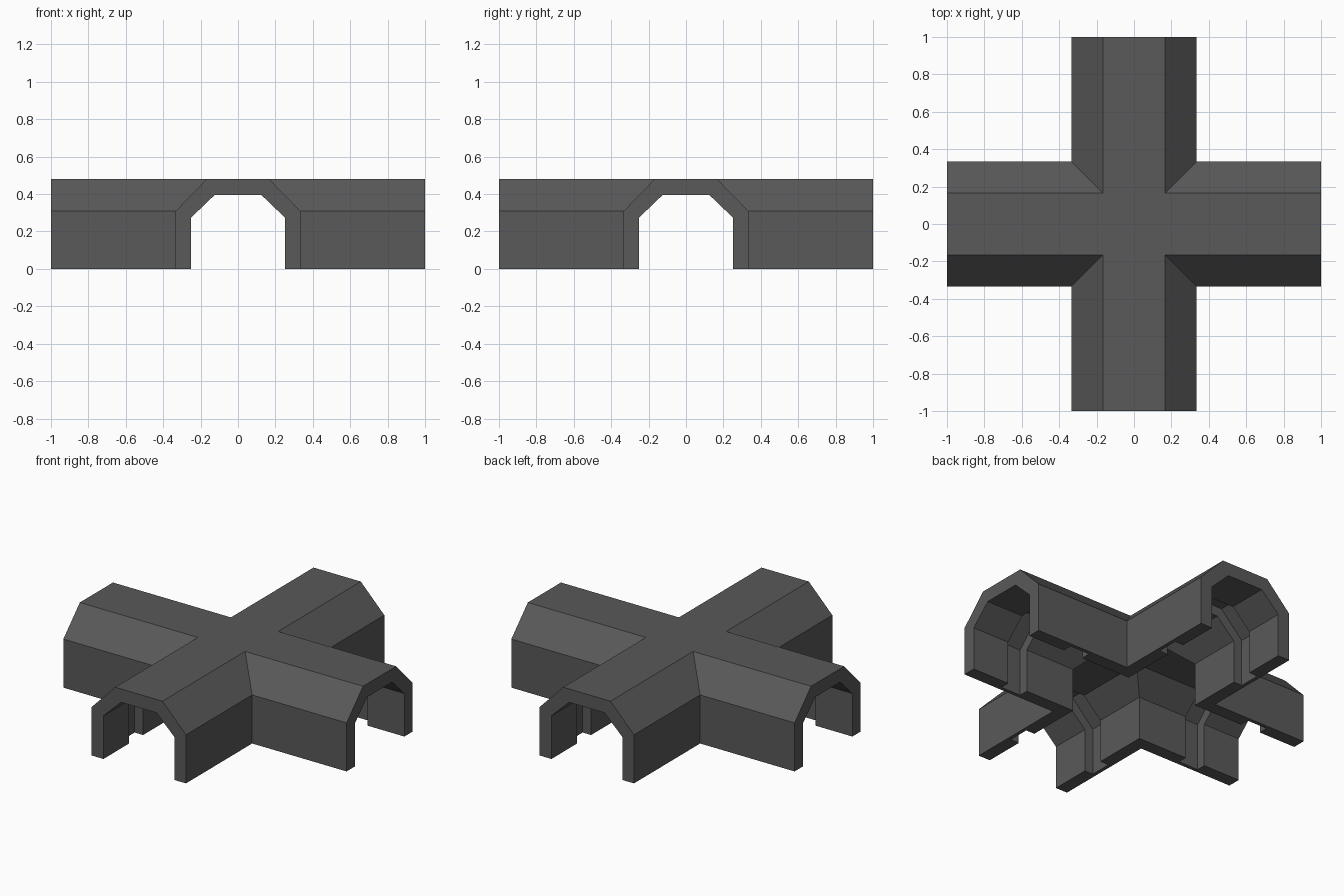
import bpy, bmesh, math
from mathutils import Matrix

if "Cube" in bpy.data.objects:
    bpy.data.objects.remove(bpy.data.objects["Cube"])

grey = bpy.data.materials.new("dark grey")
grey.diffuse_color = (0.1, 0.1, 0.1, 1)
grey.use_nodes = True
grey.node_tree.nodes["Principled BSDF"].inputs["Base Color"].default_value = grey.diffuse_color

OUTER = [(0.333, 0), (0.333, 0.31), (0.167, 0.48)]
INNER = [(0.25, -0.1), (0.25, 0.275), (0.125, 0.395)]
GROOVE = [(0.31, -0.1), (0.31, 0.30), (0.157, 0.455)]


def prism(name, half, y0, y1, angle=0.0):
    """Extrude a mirrored half profile along y, then turn it about z."""
    pts = half + [(-x, z) for x, z in reversed(half)]
    bm = bmesh.new()
    face = bm.faces.new([bm.verts.new((x, y0, z)) for x, z in pts])
    ext = bmesh.ops.extrude_face_region(bm, geom=[face])
    verts = [v for v in ext["geom"] if isinstance(v, bmesh.types.BMVert)]
    bmesh.ops.translate(bm, verts=verts, vec=(0, y1 - y0, 0))
    bmesh.ops.recalc_face_normals(bm, faces=bm.faces)
    bm.transform(Matrix.Rotation(angle, 4, "Z"))
    me = bpy.data.meshes.new(name)
    bm.to_mesh(me)
    bm.free()
    me.materials.append(grey)
    ob = bpy.data.objects.new(name, me)
    bpy.context.collection.objects.link(ob)
    return ob


def boolean(target, tool, op):
    mod = target.modifiers.new(op, "BOOLEAN")
    mod.operation, mod.object, mod.solver = op, tool, "EXACT"
    bpy.context.view_layer.objects.active = target
    bpy.ops.object.modifier_apply(modifier=mod.name)
    bpy.data.objects.remove(tool)


# Crossing outer shell
quarter = math.pi / 2
shell = prism("tunnel_crossing", OUTER, -1, 1)
boolean(shell, prism("side_arms", OUTER, -1, 1, quarter), "UNION")

# Hollow passages
for a in (0, quarter):
    boolean(shell, prism("passage", INNER, -1.1, 1.1, a), "DIFFERENCE")

# Recessed channel around the inside of each arm
for i in range(4):
    boolean(shell, prism("channel", GROOVE, 0.6, 0.74, i * quarter), "DIFFERENCE")
